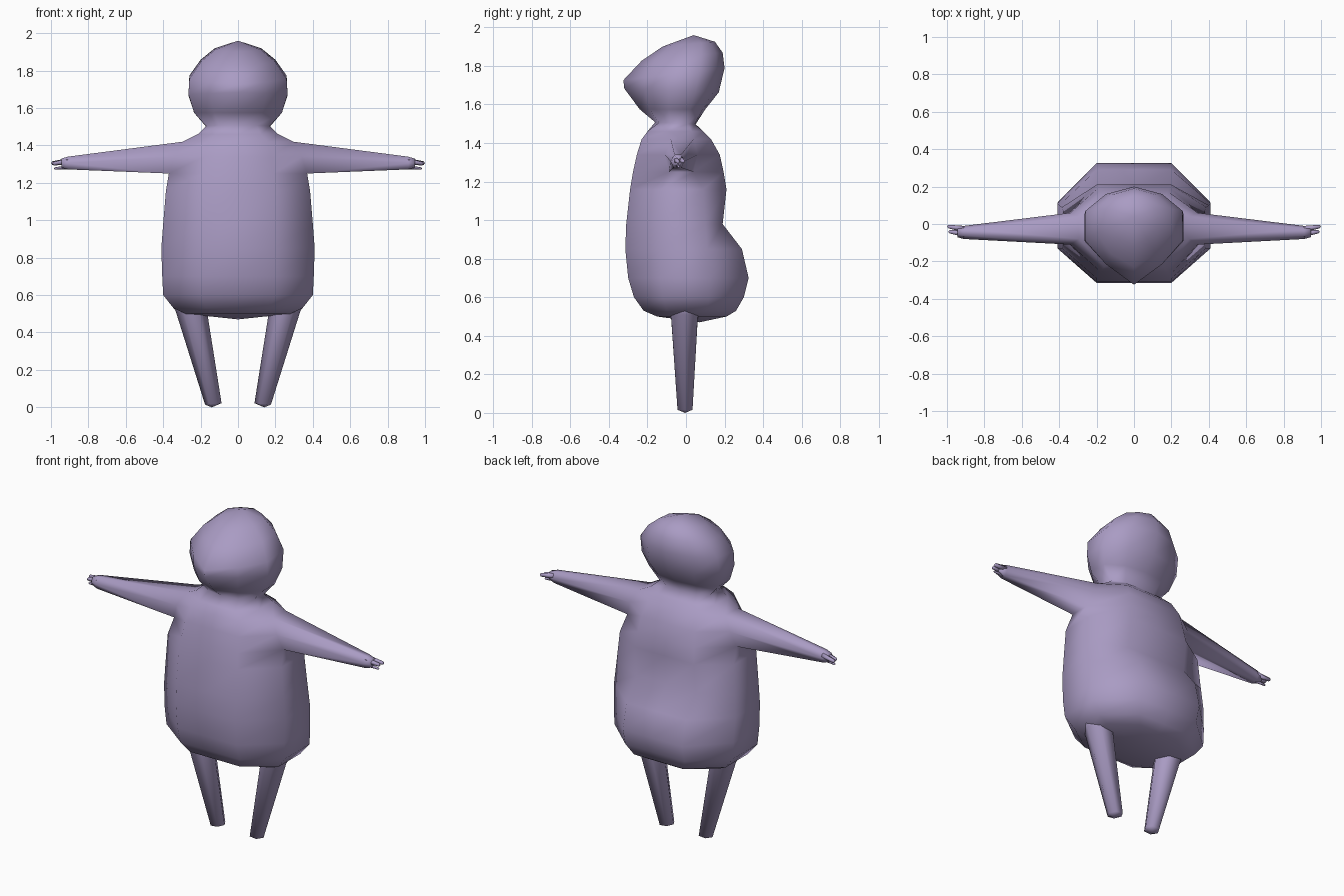
import bpy, bmesh, math
from mathutils import Vector

cube = bpy.data.objects.get("Cube")
if cube:
    bpy.data.objects.remove(cube, do_unlink=True)

lavender = bpy.data.materials.new("lavender")
lavender.use_nodes = True
lavender.diffuse_color = (0.40, 0.33, 0.55, 1)
lavender.node_tree.nodes["Principled BSDF"].inputs["Base Color"].default_value = (0.40, 0.33, 0.55, 1)


def finish(bm, name):
    bmesh.ops.recalc_face_normals(bm, faces=bm.faces)
    mesh = bpy.data.meshes.new(name)
    bm.to_mesh(mesh)
    bm.free()
    mesh.materials.append(lavender)
    for p in mesh.polygons:
        p.use_smooth = True
    obj = bpy.data.objects.new(name, mesh)
    bpy.context.collection.objects.link(obj)
    return obj


def bridge(bm, r0, r1, skip=()):
    n = len(r0)
    for i in range(n):
        if i not in skip:
            j = (i + 1) % n
            bm.faces.new((r0[i], r0[j], r1[j], r1[i]))


def fan(bm, ring, point):
    tip = bm.verts.new(point)
    for i in range(len(ring)):
        bm.faces.new((ring[i], ring[(i + 1) % len(ring)], tip))


def ring10(bm, z, tilt, w, a, yf, yfa, ysf, ysb, yba, yb):
    half = [(0, yf), (a, yfa), (w, ysf), (w, ysb), (a, yba), (0, yb)]
    pts = half + [(-x, y) for x, y in reversed(half[1:5])]
    return [bm.verts.new((x, y, z + tilt * y)) for x, y in pts]


# Torso rings: z, half width, flat half width, front, side front, side back, back
torso = [
    (0.50, 0.28, 0.13, -0.15, -0.08, 0.10, 0.21),
    (0.53, 0.345, 0.17, -0.22, -0.10, 0.11, 0.26),
    (0.60, 0.40, 0.20, -0.27, -0.12, 0.12, 0.30),
    (0.70, 0.405, 0.20, -0.30, -0.13, 0.12, 0.325),
    (0.85, 0.41, 0.20, -0.315, -0.13, 0.11, 0.29),
    (0.98, 0.40, 0.20, -0.31, -0.13, 0.10, 0.19),
    (1.16, 0.385, 0.20, -0.29, -0.13, 0.09, 0.21),
    (1.25, 0.37, 0.19, -0.275, -0.09, 0.04, 0.195),
    (1.34, 0.34, 0.18, -0.255, -0.11, 0.06, 0.175),
    (1.42, 0.295, 0.16, -0.23, -0.08, 0.04, 0.13),
    (1.46, 0.215, 0.12, -0.20, -0.10, 0.03, 0.09),
]
# Head rings: z, tilt, half width, corner x, then y from front to back
head = [
    (1.50, -0.05, 0.17, 0.10, -0.16, -0.14, -0.08, 0.01, 0.045, 0.05),
    (1.575, 0.0, 0.235, 0.13, -0.24, -0.19, -0.09, 0.02, 0.085, 0.10),
    (1.67, -0.04, 0.265, 0.15, -0.32, -0.215, -0.09, 0.05, 0.14, 0.17),
    (1.765, 0.12, 0.26, 0.15, -0.325, -0.215, -0.09, 0.07, 0.16, 0.20),
    (1.85, 0.10, 0.20, 0.12, -0.23, -0.16, -0.05, 0.08, 0.155, 0.19),
    (1.912, 0.09, 0.125, 0.07, -0.12, -0.08, -0.02, 0.08, 0.125, 0.15),
]
SHOULDER = (7, 8)

# Body: torso and head in one skin, left open at the shoulders
bm = bmesh.new()
rings = [ring10(bm, z, 0, w, a, f, f, sf, sb, b, b) for z, w, a, f, sf, sb, b in torso]
rings += [ring10(bm, *r) for r in head]
for k in range(len(rings) - 1):
    bridge(bm, rings[k], rings[k + 1], skip=(2, 7) if k in SHOULDER else ())
fan(bm, rings[0], (0, 0.07, 0.47))
fan(bm, rings[-1], (0, 0.04, 1.96))

# Arms: grown out of the shoulder openings and tapered to the wrists
wrist = [(-0.065, 1.272), (-0.08, 1.305), (-0.06, 1.34),
         (-0.025, 1.34), (-0.01, 1.305), (-0.025, 1.272)]
for side, f, b in ((1, 2, 3), (-1, 8, 7)):
    base = [rings[k][f] for k in (7, 8, 9)] + [rings[k][b] for k in (9, 8, 7)]
    end = [bm.verts.new((side * 0.91, y, z)) for y, z in wrist]
    palm = [bm.verts.new((side * 0.945, -0.042 + (y + 0.042) * 0.75, 1.306 + (z - 1.306) * 0.7))
            for y, z in wrist]
    bridge(bm, base, end)
    bridge(bm, end, palm)
    bm.faces.new(palm)
finish(bm, "body")


def taper(name, sections, tip, sides=6):
    """Loft of ellipses: centre, two radius vectors; closed by a blunt tip."""
    bm = bmesh.new()
    loops = []
    for c, u, v in sections:
        loops.append([bm.verts.new(Vector(c) + Vector(u) * math.cos(t) + Vector(v) * math.sin(t))
                      for t in (math.tau * i / sides for i in range(sides))])
    for r0, r1 in zip(loops, loops[1:]):
        bridge(bm, r0, r1)
    bm.faces.new(loops[0])
    fan(bm, loops[-1], tip)
    return finish(bm, name)


for side, label in ((1, "left"), (-1, "right")):
    # Leg: slanting inwards to a narrow foot
    taper(label + "_leg", [
        ((side * 0.27, 0.0, 0.60), (side * 0.11, 0, 0), (0, 0.13, 0)),
        ((side * 0.247, -0.008, 0.50), (side * 0.085, 0, 0.01), (0, 0.08, 0)),
        ((side * 0.132, -0.005, 0.018), (side * 0.044, 0, -0.004), (0, 0.045, 0)),
    ], (side * 0.14, -0.005, 0.0))
    # Fingers: two upper, one lower
    for n, (y0, y1, z0, z1, x1, r) in enumerate((
            (-0.028, -0.015, 1.315, 1.305, 0.992, 0.018),
            (-0.055, -0.042, 1.315, 1.303, 0.985, 0.018),
            (-0.045, -0.038, 1.283, 1.277, 0.978, 0.011))):
        taper(f"{label}_finger_{n + 1}", [
            ((side * 0.91, y0, z0), (0, r, 0), (0, 0, r)),
            ((side * x1, y1, z1), (0, r * 0.6, 0), (0, 0, r * 0.6)),
        ], (side * (x1 + 0.008), y1, z1), sides=5)
